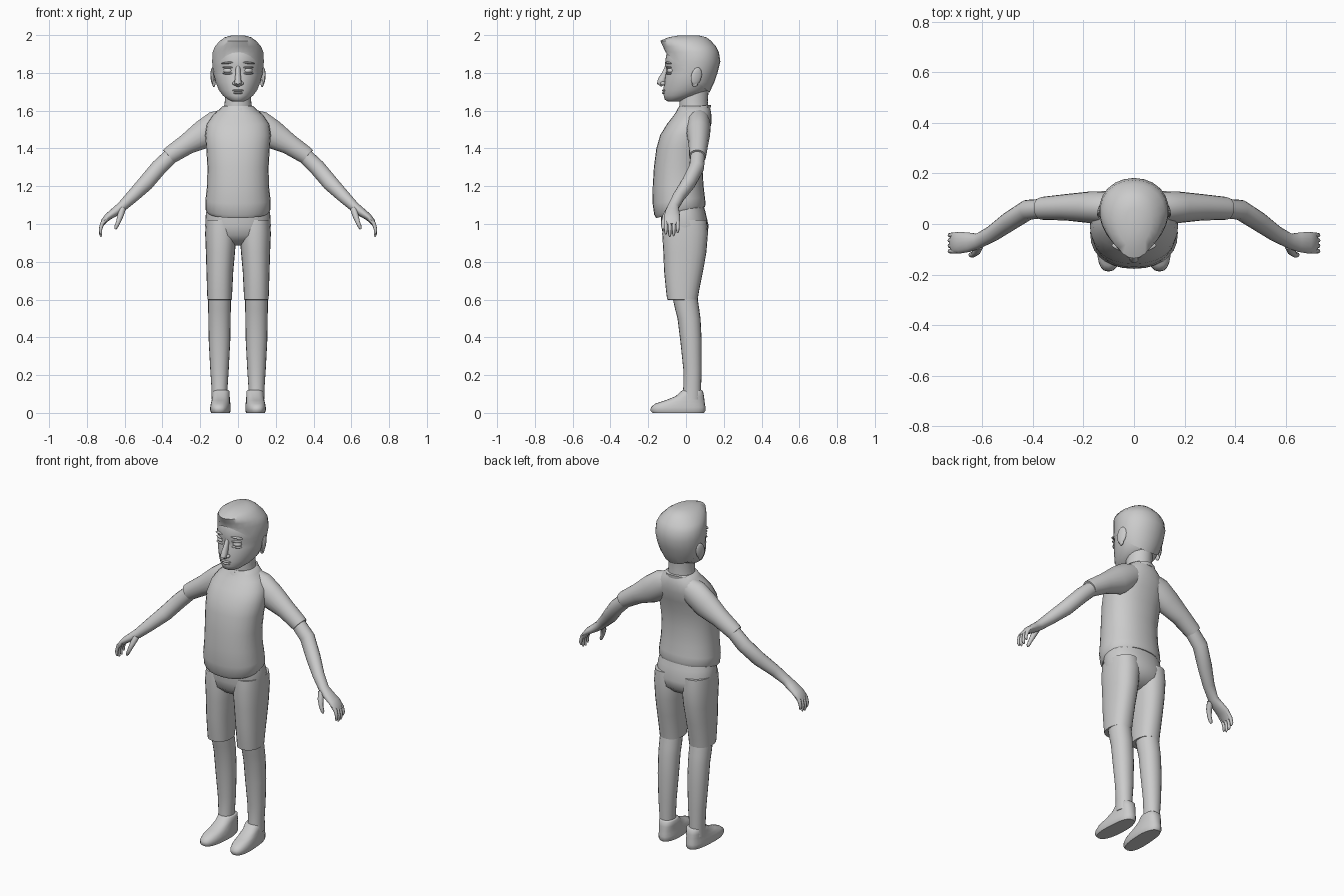
import bpy, bmesh, math
from mathutils import Vector, Matrix


def finish(name, bm, mirror=False, angle=50):
    bmesh.ops.recalc_face_normals(bm, faces=bm.faces)
    me = bpy.data.meshes.new(name)
    bm.to_mesh(me)
    bm.free()
    ob = bpy.data.objects.new(name, me)
    bpy.context.collection.objects.link(ob)
    bpy.ops.object.select_all(action='DESELECT')
    ob.select_set(True)
    bpy.context.view_layer.objects.active = ob
    bpy.ops.object.shade_smooth_by_angle(angle=math.radians(angle))
    if mirror:
        ob.modifiers.new("Mirror", 'MIRROR').use_clip = False
    return ob


def skin(bm, rings):
    vs = [[bm.verts.new(p) for p in r] for r in rings]
    n = len(vs[0])
    for a, b in zip(vs, vs[1:]):
        for i in range(n):
            j = (i + 1) % n
            bm.faces.new((a[i], a[j], b[j], b[i]))
    bm.faces.new(vs[0])
    bm.faces.new(vs[-1])


def stack(rows, cx=0, egg=0, power=1.0, n=24, grow=0, tilts=(), toe=0):
    """Horizontal rings: (z, half width, front y, back y[, centre x])."""
    rings = []
    for k, row in enumerate(rows):
        z, w, yf, yb = row[:4]
        x0 = row[4] if len(row) > 4 else cx
        t = tilts[k] if k < len(tilts) else 0
        ring = []
        for i in range(n):
            a = 2 * math.pi * i / n
            c, s = math.cos(a), math.sin(a)
            c = math.copysign(abs(c) ** power, c)
            s = math.copysign(abs(s) ** power, s)
            y = (yf + yb) / 2 + ((yb - yf) / 2 + grow) * s
            x = x0 + (w + grow) * c * (1 + egg * s) - toe * min(y, 0)
            ring.append((x, y, z + t * y))
        rings.append(ring)
    bm = bmesh.new()
    skin(bm, rings)
    return bm


def tube(bm, pts, n=12):
    """Rings along a path: (x, y, z, radius along y, other radius)."""
    ps = [Vector(p[:3]) for p in pts]
    rings = []
    for k, p in enumerate(pts):
        t = (ps[min(k + 1, len(ps) - 1)] - ps[max(k - 1, 0)]).normalized()
        s = Vector((0, 1, 0))
        s = (s - t * s.dot(t)).normalized()
        u = t.cross(s)
        rings.append([ps[k] + s * p[3] * math.cos(2 * math.pi * i / n)
                      + u * p[4] * math.sin(2 * math.pi * i / n) for i in range(n)])
    skin(bm, rings)
    return bm


def ball(bm, loc, size, rot=(0, 0, 0)):
    m = Matrix.Translation(loc)
    for ax, r in zip('ZYX', reversed(rot)):
        m = m @ Matrix.Rotation(r, 4, ax)
    bmesh.ops.create_uvsphere(bm, u_segments=14, v_segments=10, radius=1,
                              matrix=m @ Matrix.Diagonal((*size, 1)))
    return bm


# Head
head = [(1.648, .03, -.095, -.03), (1.658, .052, -.112, 0), (1.68, .08, -.118, .07),
        (1.71, .102, -.12, .125), (1.75, .118, -.115, .145), (1.79, .127, -.11, .16),
        (1.815, .13, -.104, .168), (1.84, .133, -.112, .174), (1.88, .133, -.107, .176),
        (1.92, .124, -.10, .163), (1.96, .09, -.07, .13), (1.985, .04, -.02, .08)]
finish("head", stack(head, egg=.1))

# Hair: slightly larger shell cut along the hairline, with a raised fringe
hair = [(1.66, .06, -.09, .095), (1.70, .095, -.11, .122), (1.75, .116, -.11, .146),
        (1.80, .127, -.105, .163), (1.86, .133, -.105, .178), (1.91, .13, -.105, .17),
        (1.94, .118, -.118, .155), (1.97, .092, -.132, .128), (1.988, .066, -.09, .105),
        (1.999, .028, -.03, .06)]
bm = stack(hair, egg=.12, grow=.004)
bmesh.ops.bisect_plane(bm, geom=bm.verts[:] + bm.edges[:] + bm.faces[:],
                       plane_co=(0, -.11, 1.91), plane_no=(0, .8, .87), clear_inner=True)
finish("hair", bm)

# Face details
bm = ball(bmesh.new(), (.052, -.08, 1.812), (.026, .022, .016), (0, 0, .25))
finish("eyes", bm, True)
bm = bmesh.new()
for z, dy in ((1.829, -.09), (1.797, -.089)):
    ball(bm, (.052, dy, z), (.031, .015, .006), (0, 0, .3))
finish("eyelids", bm, True)
finish("eyebrows", ball(bmesh.new(), (.055, -.092, 1.853), (.035, .013, .006), (0, .1, .3)), True)
bm = tube(bmesh.new(), [(0, -.096, 1.84, .012, .012), (0, -.11, 1.80, .016, .013),
                        (0, -.126, 1.765, .022, .017), (0, -.133, 1.745, .022, .02),
                        (0, -.122, 1.733, .01, .014)])
finish("nose", bm)
finish("nostrils", ball(bmesh.new(), (.018, -.122, 1.744), (.012, .014, .01)), True)
bm = bmesh.new()
ball(bm, (0, -.113, 1.707), (.032, .015, .006))
ball(bm, (0, -.112, 1.694), (.026, .015, .007))
finish("lips", bm)
bm = ball(bmesh.new(), (.133, .055, 1.782), (.010, .029, .048), (-.2, .08, .3))
ball(bm, (.128, .047, 1.745), (.009, .016, .02))
finish("ears", bm, True)

# Neck
finish("neck", stack([(1.54, .085, -.03, .12), (1.61, .075, -.035, .12),
                      (1.65, .07, -.035, .115), (1.71, .07, -.03, .12)]))

# Shirt body, with the hem dipping at the front
shirt = [(1.068, .16, -.158, .10), (1.085, .173, -.168, .104), (1.13, .173, -.177, .10),
         (1.2, .164, -.176, .093), (1.3, .162, -.17, .087), (1.4, .168, -.157, .098),
         (1.47, .174, -.137, .118), (1.53, .165, -.10, .134), (1.575, .135, -.065, .135),
         (1.605, .10, -.045, .13), (1.625, .08, -.036, .122)]
finish("shirt_body", stack(shirt, power=.9, n=28, tilts=(.23, .22, .12)))
finish("collar", stack([(1.572, .088, -.07, .13), (1.59, .09, -.064, .132),
                        (1.618, .08, -.042, .126)], tilts=(.3, .3, .1)))

# Sleeves
sleeve = [(.05, .066, 1.555, .055, .06), (.11, .066, 1.525, .064, .078),
          (.18, .066, 1.475, .062, .078), (.27, .066, 1.423, .052, .056),
          (.355, .062, 1.367, .046, .048), (.367, .061, 1.357, .044, .046)]
finish("sleeves", tube(bmesh.new(), sleeve, 18), True)

# Arms
arm = [(.33, .064, 1.385, .038, .04), (.42, .056, 1.298, .04, .043),
       (.49, .012, 1.215, .038, .042), (.56, -.038, 1.145, .032, .034),
       (.615, -.067, 1.092, .03, .027), (.65, -.072, 1.065, .038, .024),
       (.69, -.074, 1.037, .043, .019), (.712, -.075, 1.013, .042, .015),
       (.72, -.075, .997, .036, .010)]
finish("arms", tube(bmesh.new(), arm, 16), True)

# Fingers and thumb
bm = bmesh.new()
for y, drop in ((-.107, .012), (-.086, 0), (-.065, .004), (-.044, .02)):
    tube(bm, [(.695, y, 1.03, .010, .011), (.719, y, 1.003, .010, .011),
              (.728, y, .972, .009, .009), (.727, y, .945 + drop, .008, .008),
              (.724, y, .932 + drop, .004, .004)], 8)
tube(bm, [(.612, -.085, 1.08, .018, .018), (.622, -.108, 1.045, .016, .016),
          (.634, -.12, 1.01, .012, .012), (.645, -.122, .985, .010, .010),
          (.65, -.122, .973, .005, .005)], 8)
finish("fingers", bm, True)

# Trousers
finish("trouser_seat", stack([(1.13, .15, -.13, .085), (1.06, .17, -.135, .104),
                              (.99, .174, -.13, .12), (.94, .165, -.122, .112),
                              (.905, .13, -.085, .075), (.885, .07, -.04, .03)], power=.9))
finish("trouser_legs", stack([(1.02, .078, -.12, .11, .092), (.95, .083, -.126, .116, .091),
                              (.85, .077, -.12, .108, .093), (.75, .071, -.116, .09, .096),
                              (.65, .067, -.106, .07, .097), (.6, .065, -.1, .062, .097),
                              (.598, .058, -.09, .055, .097)],
                             power=.88), True)

# Lower legs
finish("lower_legs", stack([(.63, .06, -.075, .058), (.55, .06, -.058, .07),
                            (.5, .059, -.045, .077), (.38, .057, -.03, .083),
                            (.23, .049, -.014, .083), (.14, .043, -.014, .08),
                            (.07, .042, -.02, .08)], cx=.098, power=.95, n=20), True)

# Shoes
finish("shoes", stack([(0, .048, -.178, .095), (.012, .053, -.188, .103),
                       (.03, .053, -.186, .103), (.048, .051, -.165, .1),
                       (.066, .048, -.11, .098), (.088, .046, -.055, .095),
                       (.115, .045, -.025, .09), (.12, .04, -.018, .084)],
                      cx=.09, power=.8, toe=.06), True)
